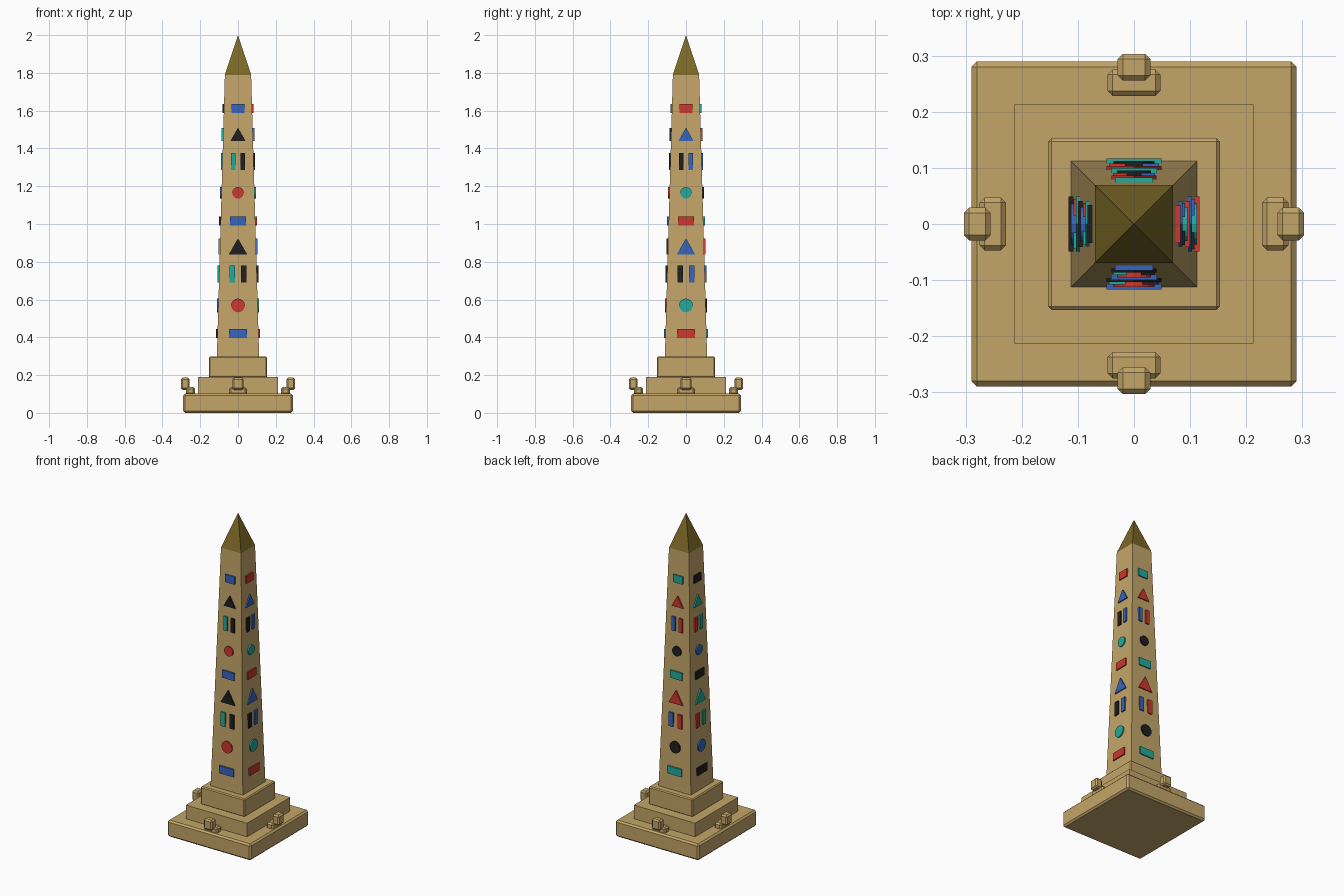
import bpy, bmesh
from math import sin, cos, pi
from mathutils import Matrix, Vector

cube = bpy.data.objects.get("Cube")
if cube:
    bpy.data.objects.remove(cube, do_unlink=True)


def material(name, rgb):
    m = bpy.data.materials.new(name)
    m.use_nodes = True
    m.diffuse_color = (*rgb, 1)
    m.node_tree.nodes["Principled BSDF"].inputs["Base Color"].default_value = (*rgb, 1)
    return m


sand = material("sandstone", (0.55, 0.38, 0.14))
gold = material("dark gold", (0.20, 0.14, 0.02))
paints = [material("blue", (0.037, 0.13, 0.52)), material("red", (0.61, 0.038, 0.028)),
          material("teal", (0.017, 0.40, 0.33)), material("black", (0.014, 0.014, 0.014))]


def finish(name, bm, mat, side=0):
    """Turn a bmesh into an object, turned to one of the four sides."""
    bmesh.ops.recalc_face_normals(bm, faces=bm.faces)
    bm.transform(Matrix.Rotation(side * pi / 2, 4, "Z"))
    me = bpy.data.meshes.new(name)
    bm.to_mesh(me)
    bm.free()
    me.materials.append(mat)
    ob = bpy.data.objects.new(name, me)
    bpy.context.collection.objects.link(ob)


def box(name, lo, hi, bevel=0, side=0):
    lo, hi = Vector(lo), Vector(hi)
    bm = bmesh.new()
    bmesh.ops.create_cube(bm, size=1, matrix=Matrix.Translation((lo + hi) / 2)
                          @ Matrix.Diagonal((*(hi - lo), 1)))
    if bevel:
        bmesh.ops.bevel(bm, geom=bm.edges[:], offset=bevel, segments=1, affect="EDGES")
    finish(name, bm, sand, side)


def tier(name, half, z0, z1, bevel=0):
    box(name, (-half, -half, z0), (half, half, z1), bevel)


def taper(name, half0, half1, z0, z1, mat):
    """Square tapering block; a zero top half width gives a point."""
    bm = bmesh.new()
    bmesh.ops.create_cone(bm, cap_ends=True, segments=4, radius1=half0 * 2 ** 0.5,
                          radius2=half1 * 2 ** 0.5, depth=z1 - z0,
                          matrix=Matrix.Translation((0, 0, (z0 + z1) / 2))
                          @ Matrix.Rotation(pi / 4, 4, "Z"))
    finish(name, bm, mat)


# Stepped plinth
tier("plinth_base", 0.29, 0, 0.103, 0.01)
tier("plinth_middle", 0.213, 0.1, 0.189)
tier("plinth_top", 0.153, 0.186, 0.299, 0.006)

# Tapering shaft and pointed cap
Z0, Z1, H0, H1 = 0.295, 1.79, 0.112, 0.0695
taper("shaft", H0, H1, Z0, Z1, sand)
taper("cap", H1, 0, Z1, 2, gold)


def rect(w, h, x=0):
    return [(x - w, -h), (x + w, -h), (x + w, h), (x - w, h)]


def ngon(n, r):
    return [(r * sin(2 * pi * i / n), r * cos(2 * pi * i / n)) for i in range(n)]


def plate(name, outline, z, half, mat, side):
    """Thin painted plate standing on the shaft face."""
    bm = bmesh.new()
    face = bm.faces.new([bm.verts.new((x, -half + 0.001, z + dz)) for x, dz in outline])
    out = bmesh.ops.extrude_face_region(bm, geom=[face])["geom"]
    bmesh.ops.translate(bm, vec=(0, -0.009, 0),
                        verts=[v for v in out if isinstance(v, bmesh.types.BMVert)])
    finish(name, bm, mat, side)


for side, label in enumerate(("front", "left", "back", "right")):
    # Small statue on each edge of the plinth
    box(label + "_statue_body", (-0.047, -0.275, 0.095), (0.047, -0.228, 0.136), 0.009, side)
    box(label + "_statue_head", (-0.029, -0.303, 0.122), (0.029, -0.256, 0.187), 0.009, side)

    # Column of painted symbols
    for i in range(9):
        z = 0.42 + 0.149 * i
        h = H0 + (H1 - H0) * (z - Z0) / (Z1 - Z0)
        kind = i % 4
        first, second = paints[(kind + side) % 4], paints[(kind + side + 1) % 4]
        tag = f"{label}_symbol_{i + 1}"
        if kind == 0:
            plate(tag + "_block", rect(0.45 * h, 0.024), z, h, first, side)
        elif kind == 1:
            plate(tag + "_disc", ngon(16, 0.35 * h), z, h, first, side)
        elif kind == 2:
            for sign, mat, end in ((-1, first, "_bar_a"), (1, second, "_bar_b")):
                plate(tag + end, rect(0.15 * h, 0.044, sign * 0.3 * h), z + 0.017, h, mat, side)
        else:
            plate(tag + "_triangle", ngon(3, 0.59 * h), z, h, first, side)
